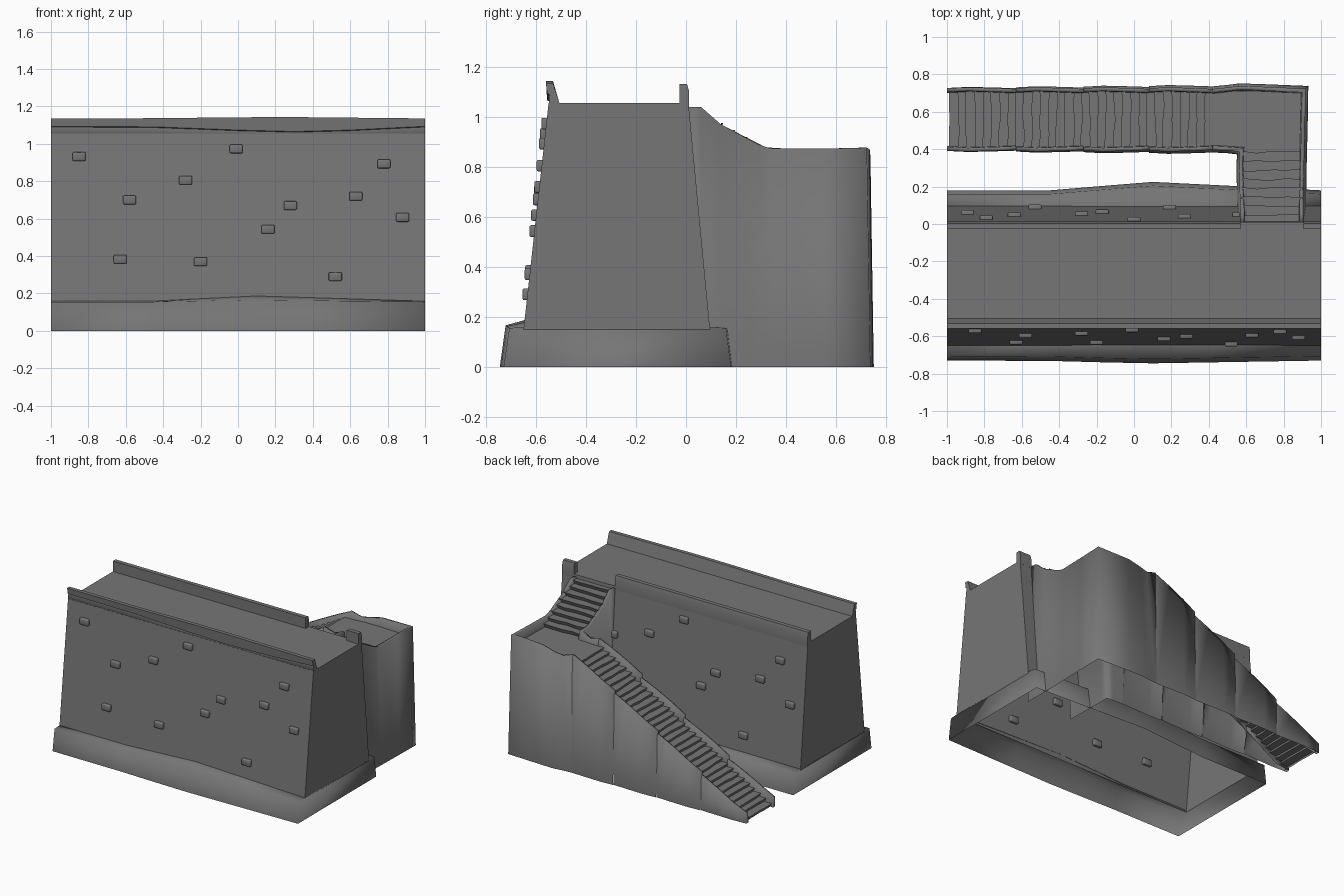
import bpy, bmesh, math, random
from mathutils import Vector

if "Cube" in bpy.data.objects:
    bpy.data.objects.remove(bpy.data.objects["Cube"])

random.seed(4)

# Dark stone colour shared by every part
STONE = bpy.data.materials.new("dark_stone")
STONE.diffuse_color = (0.18, 0.18, 0.18, 1)
STONE.use_nodes = True
STONE.node_tree.nodes["Principled BSDF"].inputs["Base Color"].default_value = STONE.diffuse_color


def finish(name, bm, smooth=0):
    bmesh.ops.remove_doubles(bm, verts=bm.verts, dist=0.0005)
    bmesh.ops.recalc_face_normals(bm, faces=bm.faces)
    me = bpy.data.meshes.new(name)
    bm.to_mesh(me)
    bm.free()
    me.materials.append(STONE)
    ob = bpy.data.objects.new(name, me)
    bpy.context.collection.objects.link(ob)
    if smooth:
        bpy.ops.object.select_all(action='DESELECT')
        ob.select_set(True)
        bpy.context.view_layer.objects.active = ob
        bpy.ops.object.shade_smooth_by_angle(angle=math.radians(smooth))
    return ob


def loft(name, rings, closed=False, caps=True, smooth=0):
    """Skin a list of equal-length sections; optionally close and cap them."""
    bm = bmesh.new()
    rows = [[bm.verts.new(p) for p in r] for r in rings]
    n = len(rows[0])
    for a, b in zip(rows, rows[1:]):
        for i in range(n if closed else n - 1):
            j = (i + 1) % n
            bm.faces.new((a[i], a[j], b[j], b[i]))
    if caps:
        bm.faces.new(rows[0])
        bm.faces.new(rows[-1])
    return finish(name, bm, smooth)


# Battered wall body: hollow, open underneath
BODY = [(-0.65, 0.15), (-0.55, 1.055), (0.01, 1.055), (0.096, 0.15)]
loft("wall_body", [[(x, y, z) for y, z in BODY] for x in (-1, 1)])

# Uneven plinth skirt around the foot, one smooth ring
skirt = {-1: (0, 0, 0), -0.45: (0.002, 0, 0), -0.15: (0.01, 0.025, 0.015),
         0.1: (0.015, 0.045, 0.027), 0.4: (0.01, 0.03, 0.018), 1: (0, 0, 0)}
front, back = [], []
for x, (f, b, h) in skirt.items():
    front.append([(x, -0.73 - f, 0), (x, -0.707 - f, 0.155 + h * .4), (x, -0.645, 0.16 + h)])
    back.append([(x, 0.18 + b, 0), (x, 0.16 + b, 0.155), (x, 0.093, 0.16 + h * .3)])
loft("plinth", front + back[::-1] + front[:1], caps=False, smooth=100)

# Parapets along both edges of the walkway
lip = [(-1, 1.09, 1.136), (-0.45, 1.087, 1.137), (0, 1.07, 1.142),
       (0.3, 1.062, 1.143), (0.6, 1.07, 1.14), (1, 1.09, 1.136)]
loft("front_parapet", [[(x, -0.54, 1.045), (x, -0.549, 1.054), (x, -0.547, lo), (x, -0.556, lo + .004),
                        (x, -0.56, hi), (x, -0.532, hi), (x, -0.505, 1.05)]
                       for x, lo, hi in lip], closed=True, smooth=60)


def back_parapet(xs):
    loft("back_parapet", [[(x, -0.027, 1.04), (x, -0.027, 1.132), (x, 0.004, 1.132),
                           (x, 0.013, 1.1), (x, 0.013, 1.03)] for x in xs],
         closed=True, smooth=60)


back_parapet((-1, -0.4, 0.1, 0.57))
back_parapet((0.905, 1))


# Protruding stones on front and back faces
def stone(x, z, side):
    y = -0.65 + (z - 0.15) * 0.1105 if side < 0 else 0.096 - (z - 0.15) * 0.095
    bm = bmesh.new()
    bmesh.ops.create_cube(bm, size=1)
    bmesh.ops.scale(bm, vec=(0.07, 0.04, 0.047), verts=bm.verts)
    bmesh.ops.bevel(bm, geom=bm.edges[:], offset=0.007, segments=2, affect='EDGES', profile=0.5)
    bmesh.ops.translate(bm, vec=(x, y, z), verts=bm.verts)
    finish("stone", bm, 80)


for x, z in [(-.85, .932), (-.58, .70), (-.28, .805), (-.01, .973), (.16, .543), (.28, .67),
             (.63, .72), (.78, .893), (.88, .607), (-.63, .383), (-.2, .37), (.52, .29)]:
    stone(x, z, -1)
for x, z in [(-.89, .59), (-.79, .88), (-.64, .71), (-.53, .28), (-.28, .66), (-.17, .54),
             (0, .965), (.19, .3), (.27, .8), (.56, .72)]:
    stone(x, z, 1)

LAND, X0, X1 = 0.81, -0.985, 0.42   # landing height and long-flight extent


def floor_z(x):
    return max(0, LAND * (x - X0) / (X1 - X0))


# Stair side walls: outer face to the ground, rail top, short inner face
def side_wall(name, pts):
    rings = []
    for x, y, top, inner, nx, ny in pts:
        n = Vector((nx, ny, 0))
        p = Vector((x, y, 0))
        up = Vector((0, 0, 1))
        rings.append([p + n * 0.016 * top, p + up * top,
                      p - n * 0.02 + up * top, p - n * 0.026 + up * max(0, inner)])
    loft(name, rings, smooth=95)


edges = [X1, 0.08, -0.27, -0.63, -1]
for a, b in zip(edges, edges[1:]):
    for ny, y0 in ((1, 0.722), (-1, 0.396)):
        pts = []
        for t, bulge, lift in ((0, 0, 0.048), (0.35, 0.005, 0.06), (0.7, 0.009, 0.066), (1, 0.004, 0.072)):
            x = a + (b - a) * t
            pts.append((x, y0 + ny * bulge, floor_z(x) + lift, floor_z(x) - 0.04, 0, ny))
        side_wall("long_flight_wall", pts)

# Landing outer wall, turning the corner and climbing to the walkway
lo = LAND - 0.02
side_wall("landing_outer_wall",
          [(X1, .722, .862, lo, 0, 1), (.5, .73, .835, lo, 0, 1), (.56, .738, .845, lo, 0, 1),
           (.66, .735, .87, lo, 0, 1), (.918, .724, .877, lo, 1, 1), (.915, .55, .873, lo, 1, 0),
           (.91, .34, .873, lo, 1, 0), (.908, .29, .89, .83, 1, 0), (.906, .14, .97, .9, 1, 0),
           (.905, .06, 1.04, .97, 1, 0), (.905, 0, 1.04, 1, 1, 0)])
side_wall("landing_inner_wall",
          [(X1, .396, .862, lo, 0, -1), (.5, .392, .84, lo, 0, -1), (.565, .386, .873, lo, -1, -1),
           (.562, .32, .878, lo, -1, 0), (.566, .14, .97, .9, -1, 0),
           (.57, .06, 1.04, .97, -1, 0), (.57, 0, 1.04, 1, -1, 0)])

# Landing floor
loft("landing_floor", [[(.4, .41, LAND), (.4, .71, LAND)], [(.9, .41, LAND), (.9, .71, LAND)]], caps=False)
loft("landing_floor_inner", [[(.57, .37, LAND), (.57, .41, LAND)], [(.9, .37, LAND), (.9, .41, LAND)]], caps=False)


# Worn steps: zigzag strips with wobbling nosings that overhang the riser
def flight(name, count, start, end, z0, z1, lo_w, hi_w, along_x):
    rows = []
    cols = [lo_w + (hi_w - lo_w) * k / 4 for k in range(5)]
    back_off = math.copysign(0.012, end - start)
    for i in range(count):
        jit = [random.uniform(-0.006, 0.006) for _ in cols]
        s = start + (end - start) * i / count
        for k, off in ((i, back_off), (i + 1, 0)):
            z = z0 + (z1 - z0) * k / count
            rows.append([(s + j + off, w, z) if along_x else (w, s + j + off, z)
                         for w, j in zip(cols, jit)])
    rows.append([(end, w, z1) if along_x else (w, end, z1) for w in cols])
    loft(name, rows, caps=False)


flight("long_flight_steps", 32, X0, X1, 0, LAND, 0.4, 0.715, True)
flight("short_flight_steps", 8, 0.385, 0.0, LAND, 1.03, 0.575, 0.9, False)
